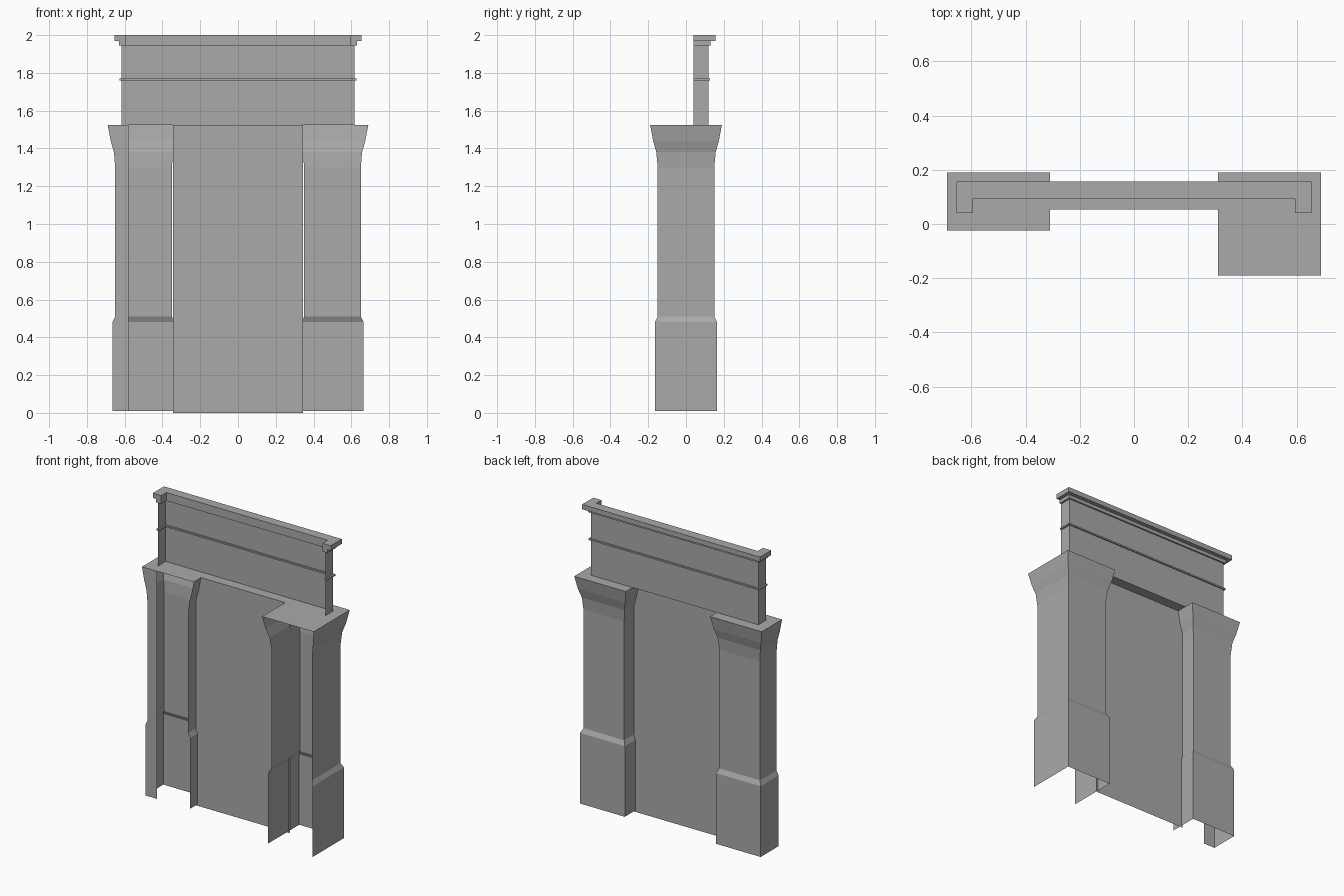
import bpy
import bmesh

cube = bpy.data.objects.get("Cube")
if cube:
    bpy.data.objects.remove(cube, do_unlink=True)

stone = bpy.data.materials.new("grey_stone")
stone.use_nodes = True
colour = (0.4, 0.4, 0.4, 1)
stone.diffuse_color = colour
stone.node_tree.nodes["Principled BSDF"].inputs["Base Color"].default_value = colour


def finish(name, bm):
    bmesh.ops.recalc_face_normals(bm, faces=bm.faces)
    mesh = bpy.data.meshes.new(name)
    bm.to_mesh(mesh)
    bm.free()
    mesh.materials.append(stone)
    obj = bpy.data.objects.new(name, mesh)
    bpy.context.collection.objects.link(obj)
    return obj


def sheet(name, rows, cap=None):
    """Skin stacked rows of points, with an optional top polygon."""
    bm = bmesh.new()
    grid = [[bm.verts.new(p) for p in row] for row in rows]
    for low, high in zip(grid, grid[1:]):
        for i in range(len(low) - 1):
            bm.faces.new((low[i], low[i + 1], high[i + 1], high[i]))
    if cap:
        bm.faces.new([grid[-1][i] for i in cap])
    return finish(name, bm)


def u_ring(name, x, back, inner_x, inner_back, z0, z1):
    """Solid moulding wrapping the back and both ends, open at the front."""
    outline = [(-x, FRONT), (-x, back), (x, back), (x, FRONT),
               (inner_x, FRONT), (inner_x, inner_back),
               (-inner_x, inner_back), (-inner_x, FRONT)]
    bm = bmesh.new()
    base = bm.faces.new([bm.verts.new((px, py, z0)) for px, py in outline])
    top = bmesh.ops.extrude_face_region(bm, geom=[base], use_keep_orig=True)
    moved = [v for v in top["geom"] if isinstance(v, bmesh.types.BMVert)]
    bmesh.ops.translate(bm, verts=moved, vec=(0, 0, z1 - z0))
    return finish(name, bm)


FRONT, WALL_Y, ATTIC_Y, LEDGE = 0.04, 0.053, 0.12, 1.525
CUT_Y = -0.024

# Pillar profile: height and half width
profile = [(0.01, 0.165), (0.48, 0.165), (0.51, 0.15), (1.30, 0.15),
           (1.38, 0.157), (1.44, 0.174), (LEDGE, 0.19)]

# Full-depth pillar, hollow and open at the front
rows = [[(0.5 + w, -w, z), (0.5 + w, w, z), (0.5 - w, w, z), (0.5 - w, -w, z)]
        for z, w in profile]
sheet("left_pillar", rows, cap=(0, 1, 2, 3))

# Shallow pillar with a narrow front return
rows = [[(-0.58, CUT_Y, z), (-0.5 - w, CUT_Y, z), (-0.5 - w, w, z),
         (-0.5 + w, w, z), (-0.5 + w, CUT_Y, z)] for z, w in profile]
sheet("right_pillar", rows, cap=(0, 1, 2, 3, 4))

# Recessed wall panel and the ledge over it
sheet("wall_panel", [[(-0.345, WALL_Y, z), (0.345, WALL_Y, z)] for z in (0, LEDGE)])
sheet("wall_ledge", [[(-0.31, y, LEDGE), (0.31, y, LEDGE)] for y in (WALL_Y, ATTIC_Y)])

# Upper wall with short end returns
sheet("upper_wall", [[(-0.617, FRONT, z), (-0.617, ATTIC_Y, z),
                      (0.617, ATTIC_Y, z), (0.617, FRONT, z)] for z in (LEDGE, 1.95)])

# Mouldings
u_ring("string_course", 0.628, 0.128, 0.607, 0.11, 1.76, 1.77)
u_ring("cornice_lower", 0.63, 0.13, 0.594, 0.094, 1.945, 1.968)
u_ring("cornice_upper", 0.655, 0.157, 0.594, 0.094, 1.968, 2.0)
